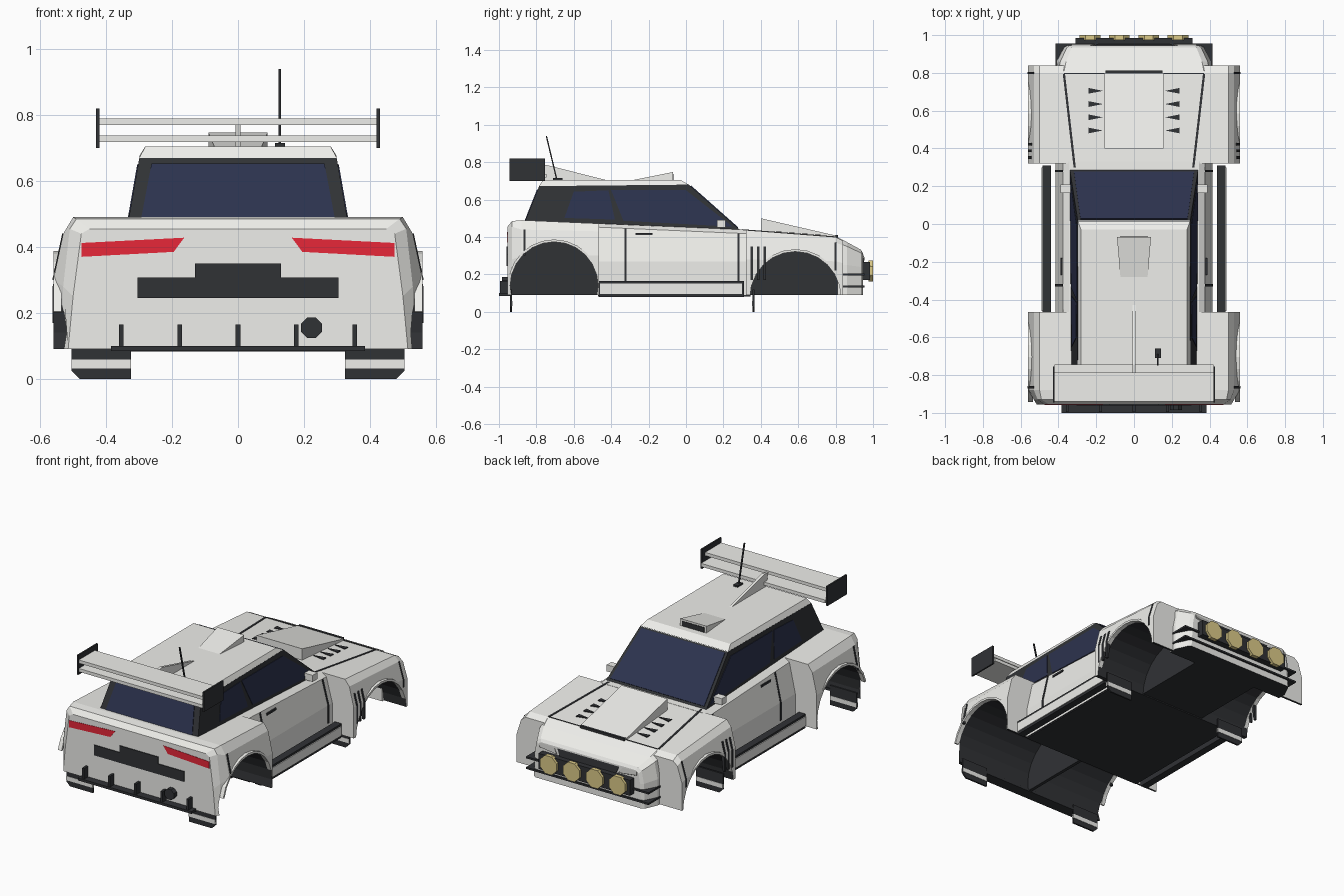
import bpy, bmesh, math
from mathutils import Vector

if "Cube" in bpy.data.objects:
    bpy.data.objects.remove(bpy.data.objects["Cube"])


def material(name, r, g, b):
    m = bpy.data.materials.new(name)
    m.diffuse_color = (r, g, b, 1)
    m.use_nodes = True
    m.node_tree.nodes["Principled BSDF"].inputs["Base Color"].default_value = m.diffuse_color
    return m


WHITE = material("body_white", 0.86, 0.86, 0.83)
DARK = material("trim_dark", 0.03, 0.032, 0.036)
GLASS = material("glass_blue", 0.025, 0.032, 0.075)
RED = material("lamp_red", 0.8, 0.02, 0.04)
GOLD = material("lamp_gold", 0.72, 0.6, 0.25)
GREY = material("lamp_grey", 0.5, 0.5, 0.48)


def finish(name, bm, *mats):
    bmesh.ops.recalc_face_normals(bm, faces=bm.faces)
    me = bpy.data.meshes.new(name)
    bm.to_mesh(me)
    bm.free()
    for m in mats:
        me.materials.append(m)
    ob = bpy.data.objects.new(name, me)
    bpy.context.collection.objects.link(ob)
    return ob


def prism(name, pts, vec, mat):
    """Extrude a 3D polygon along a vector."""
    bm = bmesh.new()
    a = [bm.verts.new(p) for p in pts]
    b = [bm.verts.new(Vector(p) + Vector(vec)) for p in pts]
    bm.faces.new(a)
    bm.faces.new(b[::-1])
    for i in range(len(a)):
        j = (i + 1) % len(a)
        bm.faces.new((a[i], b[i], b[j], a[j]))
    return finish(name, bm, mat)


def box(name, x0, x1, y0, y1, z0, z1, mat):
    return prism(name, [(x0, y0, z0), (x1, y0, z0), (x1, y1, z0), (x0, y1, z0)], (0, 0, z1 - z0), mat)


def loft(name, stations):
    """Skin half cross-sections (x, z) mirrored over x = 0; underside is dark."""
    bm = bmesh.new()
    rings = []
    for y, half in stations:
        full = half + [(-x, z) for x, z in half[::-1]]
        rings.append([bm.verts.new((x, y, z)) for x, z in full])
    n = len(rings[0])
    for r, s in zip(rings, rings[1:]):
        for i in range(n):
            f = bm.faces.new((r[i], r[(i + 1) % n], s[(i + 1) % n], s[i]))
            f.material_index = 1 if i == n - 1 else 0
    bm.faces.new(rings[0])
    bm.faces.new(rings[-1][::-1])
    return finish(name, bm, WHITE, DARK)


def disc(name, x, y, z, r, depth, mat, sides=8):
    ang = [math.tau * (i + 0.5) / sides for i in range(sides)]
    return prism(name, [(x + r * math.cos(a), y, z + r * math.sin(a)) for a in ang], (0, depth, 0), mat)


def belt(y):
    return 0.452 - 0.0435 * y


def hood(y):
    return 0.437 - (y - 0.32) * 0.077


# Body shell: tail with rear fenders, door tub, front fenders, nose
rear_sec = [(.56, .09), (.56, .30), (.53, .44), (.50, .49)]
front_sec = [(.56, .09), (.56, .28), (.53, .40), (.50, .437)]
rear = loft("rear_body", [
    (-.955, [(.515, .09), (.50, .25), (.475, .44), (.45, .455)]),
    (-.93, [(.53, .09), (.53, .28), (.51, .455), (.49, .485)]),
    (-.88, rear_sec),
    (-.465, [(.56, .09), (.56, .30), (.53, .43), (.50, .472)])])
front = loft("front_body", [
    (.32, front_sec),
    (.80, [(.56, .09), (.56, .27), (.53, .37), (.50, .40)]),
    (.84, [(.56, .09), (.56, .26), (.53, .355), (.50, .38)])])
loft("door_tub", [(y, [(.415, .09), (.415, .27), (.375, belt(y) - .02), (.345, belt(y))])
                  for y in (-.467, .33)])
loft("nose", [
    (.81, [(.41, .09), (.41, .25), (.40, .37), (.37, .398)]),
    (.86, [(.41, .09), (.41, .25), (.39, .35), (.36, .373)]),
    (.935, [(.375, .09), (.37, .24), (.355, .315), (.33, .332)]),
    (.945, [(.36, .09), (.35, .24), (.34, .30), (.32, .315)])])

# Wheel wells cut from both fenders, with a straight lip around each arch
for body, y, z, r, inner in ((rear, -.705, .14, .235, .01), (front, .585, .08, .243, .22)):
    for s in (-1, 1):
        pts = [(s * inner, y + r * math.cos(math.tau * i / 24), z + r * math.sin(math.tau * i / 24))
               for i in range(24)]
        cut = prism("well_cutter", pts, (s * .6, 0, 0), WHITE)
        cut.data.materials.append(DARK)
        for p in cut.data.polygons:
            p.material_index = 1
        cut.hide_render = True
        cut.hide_set(True)
        m = body.modifiers.new("well", 'BOOLEAN')
        m.operation, m.object, m.solver = 'DIFFERENCE', cut, 'EXACT'
        arc = [(k, math.pi * i / 12) for k, seq in ((r - .001, range(1, 12)), (r + .012, range(11, 0, -1)))
               for i in seq]
        prism("arch_lip", [(s * .535, y + k * math.cos(a), z + k * math.sin(a)) for k, a in arc],
              (s * .025, 0, 0), WHITE)


# Greenhouse frame and roof
def side_x(z):
    return .335 + (.465 - z) * .175


def cabin(name, base, top, mat, top_inset=0.0):
    (y0, z0), (y1, z1) = base
    (t0, u0), (t1, u1) = top
    bm = bmesh.new()
    lo, hi = [], []
    for y, z, t, u in ((y0, z0, t0, u0), (y1, z1, t1, u1)):
        for s in ((1, -1) if y == y0 else (-1, 1)):
            lo.append(bm.verts.new((s * side_x(z), y, z)))
            hi.append(bm.verts.new((s * (side_x(u) - top_inset), t, u)))
    bm.faces.new(lo)
    bm.faces.new(hi[::-1])
    for i in range(4):
        j = (i + 1) % 4
        bm.faces.new((lo[i], lo[j], hi[j], hi[i]))
    return finish(name, bm, mat)


cabin("window_frame", ((-.86, .485), (.29, .437)), ((-.785, .672), (.015, .68)), DARK)
cabin("roof", ((-.787, .67), (.018, .678)), ((-.765, .705), (-.03, .705)), WHITE, .012)
prism("windshield", [(-.318, .276, .4485), (.318, .276, .4485), (.283, .025, .671), (-.283, .025, .671)],
      (0, .003, .0035), GLASS)
prism("rear_window", [(-.293, -.858, .488), (.293, -.858, .488), (.262, -.793, .652), (-.262, -.793, .652)],
      (0, -.004, .0016), GLASS)
for s in (-1, 1):
    for name, pts in (("front_side_window", [(-.40, .65), (0, .65), (.25, .455), (-.335, .487)]),
                      ("rear_side_window", [(-.60, .642), (-.415, .65), (-.38, .493), (-.65, .502)])):
        prism(name, [(s * (side_x(z) - .003), y, z) for y, z in pts], (s * .006, 0, 0), GLASS)


# Panel seams that follow the cross-section
def seam(y, sec, w=.012):
    for s in (-1, 1):
        pts = [(s * (x + .003), y, z) for x, z in sec] + [(s * (x - .012), y, z) for x, z in sec[::-1]]
        prism("panel_seam", pts, (0, w, 0), DARK)


seam(-.87, rear_sec[1:3])
seam(-.33, [(.415, .16), (.415, .27), (.375, .446)])
seam(.275, [(.415, .16), (.415, .27), (.375, .42)])
seam(.795, [(.56, .22), (.56, .27), (.53, .37)], .01)

for s in (-1, 1):
    # Sill, handle, mirror, fender vents
    X = lambda a, b: sorted((s * a, s * b))
    box("side_sill", *X(.44, .485), -.465, .31, .08, .165, DARK)
    box("sill_panel", *X(.48, .49), -.46, .30, .095, .152, WHITE)
    box("door_handle", *X(.37, .388), -.27, -.18, .41, .422, DARK)
    box("mirror", *X(.335, .39), .165, .21, .45, .49, WHITE)
    for y in (.345, .38, .415):
        prism("fender_vent", [(s * .55, y, .17), (s * .562, y, .17), (s * .562, y, .28),
                              (s * .545, y, .35), (s * .53, y, .35)], (0, .014, 0), DARK)
    # Mud flaps with pale stripe
    for y in (-.94, .355):
        box("mud_flap", *X(.325, .505), y, y + .01, .025, .12, DARK)
        prism("mud_flap_tip", [(s * .325, y, 0), (s * .48, y, 0), (s * .505, y, .025), (s * .325, y, .025)],
              (0, .01, 0), DARK)
        box("flap_stripe", *X(.325, .505), y - .002, y + .012, .032, .058, WHITE)
    # Tail lamp and headlamp
    prism("tail_lamp", [(s * .475, -.957, .37), (s * .475, -.957, .412), (s * .163, -.957, .428),
                        (s * .195, -.957, .385)], (0, .02, 0), RED)
    prism("headlamp", [(s * .21, .948, .27), (s * .33, .948, .285), (s * .33, .94, .308),
                       (s * .23, .94, .302)], (0, .006, .004), GREY)
    # Hood seams and louvres
    prism("hood_seam", [(s * x, y, hood(y) - .004) for x, y in
                        ((.365, .795), (.377, .795), (.32, .30), (.308, .30))], (0, 0, .007), DARK)
    for y in (.48, .55, .62, .69):
        prism("hood_louvre", [(s * .165, y + .015, hood(y) - .003), (s * .24, y, hood(y) - .003),
                              (s * .24, y + .03, hood(y) - .003)], (0, 0, .007), DARK)
    # Wing end plates
    box("wing_end_plate", *X(.42, .43), -.945, -.755, .70, .82, DARK)

# Hood and roof scoops, roof fin
box("hood_seam", -.37, .37, .795, .80, .392, .403, DARK)
prism("hood_scoop", [(-.155, .40, .42), (-.155, .40, .50), (-.155, .80, .408), (-.155, .80, .39)],
      (.31, 0, 0), WHITE)
box("hood_scoop_slot", -.15, .15, .797, .812, .385, .412, DARK)
scoop = prism("roof_scoop", [(-.09, -.07, .70), (-.09, -.07, .747), (-.09, -.28, .705), (-.09, -.28, .70)],
              (.18, 0, 0), WHITE)
for v in scoop.data.vertices:
    if v.co.y < -.2:
        v.co.x *= .8
box("roof_scoop_mouth", -.075, .075, -.08, -.067, .706, .736, DARK)
prism("roof_fin", [(-.008, -.41, .70), (-.008, -.745, .785), (-.008, -.785, .78), (-.008, -.76, .69)],
      (.016, 0, 0), WHITE)

# Wing planes and antenna
for y0, y1, z in ((-.94, -.785, .77), (-.94, -.745, .718)):
    box("wing_plane", -.42, .42, y0, y1, z, z + .02, WHITE)
box("antenna_base", .112, .142, -.71, -.66, .70, .715, DARK)
prism("antenna", [(.123, -.688, .71), (.131, -.688, .71), (.131, -.695, .71), (.123, -.695, .71)],
      (0, -.055, .23), DARK)

# Tail panel, diffuser and exhaust
prism("tail_panel", [(x, -.96, z) for x, z in (
    (-.305, .245), (.305, .245), (.305, .308), (.13, .308), (.13, .35), (-.13, .35), (-.13, .308),
    (-.305, .308))], (0, .03, 0), DARK)
box("diffuser", -.385, .385, -1, -.93, .085, .10, DARK)
for i in range(-2, 3):
    x = i * .177
    box("diffuser_fin", x - .007, x + .007, -.995, -.94, .085, .165, DARK)
disc("exhaust", .223, -.985, .155, .034, .04, DARK)

# Nose splitters, grille and lamp bar
for z in (.13, .195):
    prism("nose_splitter", [(-.415, .83, z), (-.415, .955, z), (.415, .955, z), (.415, .83, z)],
          (0, 0, .011), DARK)
prism("grille", [(-.19, .952, .265), (.19, .952, .265), (.21, .945, .306), (-.21, .945, .306)],
      (0, -.02, 0), DARK)
box("lamp_bar", -.31, .31, .945, .985, .17, .265, DARK)
for x in (-.233, -.078, .078, .233):
    disc("round_lamp", x, .975, .218, .06, .025, GOLD)

# Floor pan
box("floor_pan", -.41, .41, -.47, .345, .083, .092, DARK)
